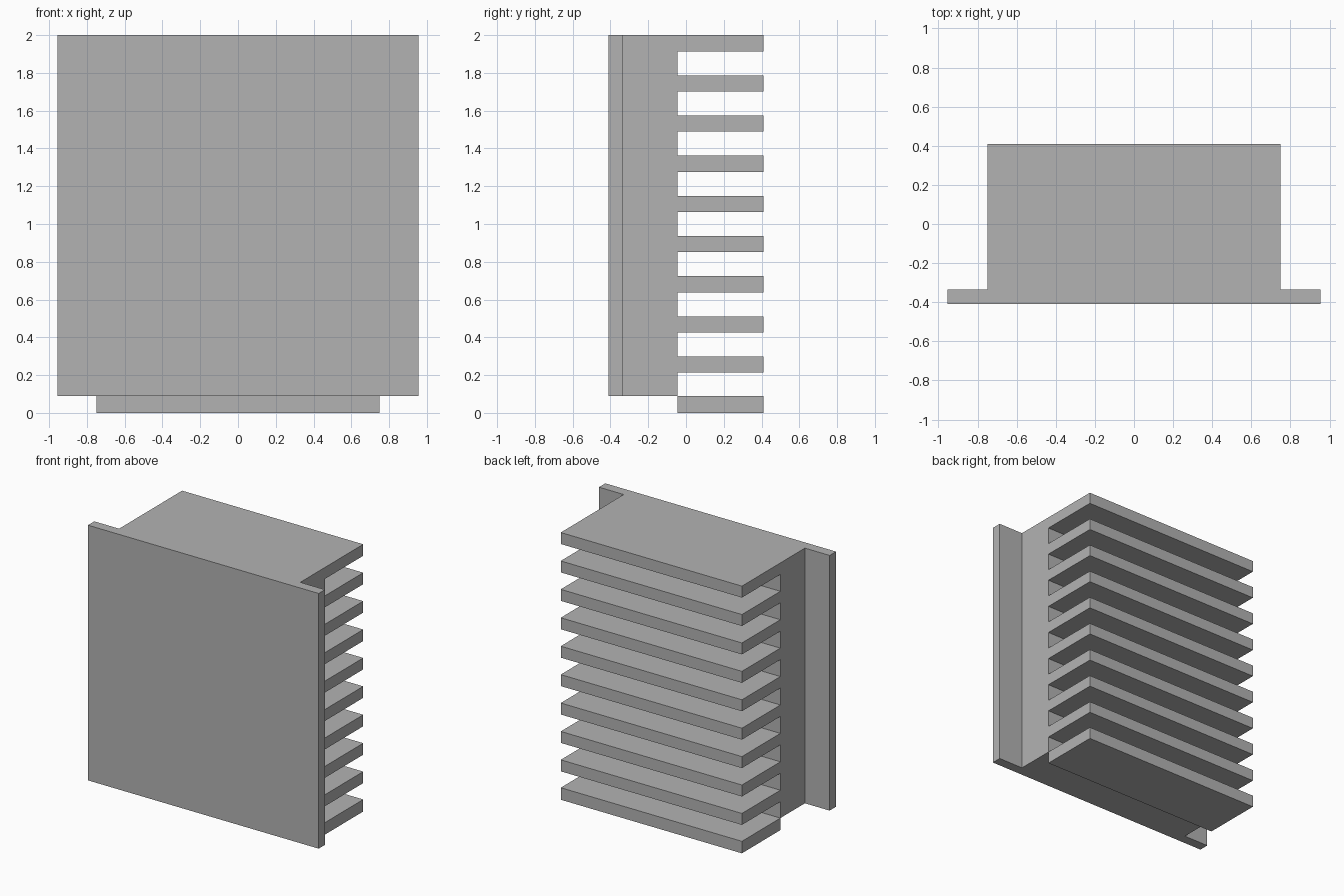
import bpy
import bmesh

cube = bpy.data.objects.get("Cube")
if cube:
    bpy.data.objects.remove(cube, do_unlink=True)

# Overall dimensions
PLATE_HALF, BODY_HALF = 0.955, 0.75
FRONT, PLATE_BACK, ROOT, TIP = -0.41, -0.335, -0.045, 0.41
FIN, COUNT, TOP = 0.086, 10, 2.0
PITCH = (TOP - FIN) / (COUNT - 1)
BASE = 0.09

grey = bpy.data.materials.new("aluminium_grey")
grey.use_nodes = True
colour = (0.45, 0.45, 0.45, 1)
grey.diffuse_color = colour
grey.node_tree.nodes["Principled BSDF"].inputs["Base Color"].default_value = colour


def extrude_profile(name, profile, half_width):
    """Extrude a closed (y, z) outline symmetrically along x."""
    bm = bmesh.new()
    face = bm.faces.new([bm.verts.new((-half_width, y, z)) for y, z in profile])
    result = bmesh.ops.extrude_face_region(bm, geom=[face])
    moved = [v for v in result["geom"] if isinstance(v, bmesh.types.BMVert)]
    bmesh.ops.translate(bm, verts=moved, vec=(2 * half_width, 0, 0))
    bmesh.ops.recalc_face_normals(bm, faces=bm.faces)
    mesh = bpy.data.meshes.new(name)
    bm.to_mesh(mesh)
    bm.free()
    mesh.materials.append(grey)
    obj = bpy.data.objects.new(name, mesh)
    bpy.context.collection.objects.link(obj)
    return obj


def rectangle(y0, y1, z0, z1):
    return [(y0, z0), (y1, z0), (y1, z1), (y0, z1)]


# Wide mounting plate across the front
extrude_profile("mounting_plate", rectangle(FRONT, PLATE_BACK, BASE, TOP), PLATE_HALF)

# Solid core with a comb of fins along its back
comb = [(PLATE_BACK, TOP), (PLATE_BACK, BASE), (ROOT, BASE)]
for i in range(1, COUNT):
    z = i * PITCH
    comb += [(ROOT, z), (TIP, z), (TIP, z + FIN)]
    if i < COUNT - 1:
        comb.append((ROOT, z + FIN))
extrude_profile("finned_core", comb, BODY_HALF)

# Lowest fin, hanging just below the core
extrude_profile("bottom_fin", rectangle(ROOT, TIP, 0, BASE), BODY_HALF)
